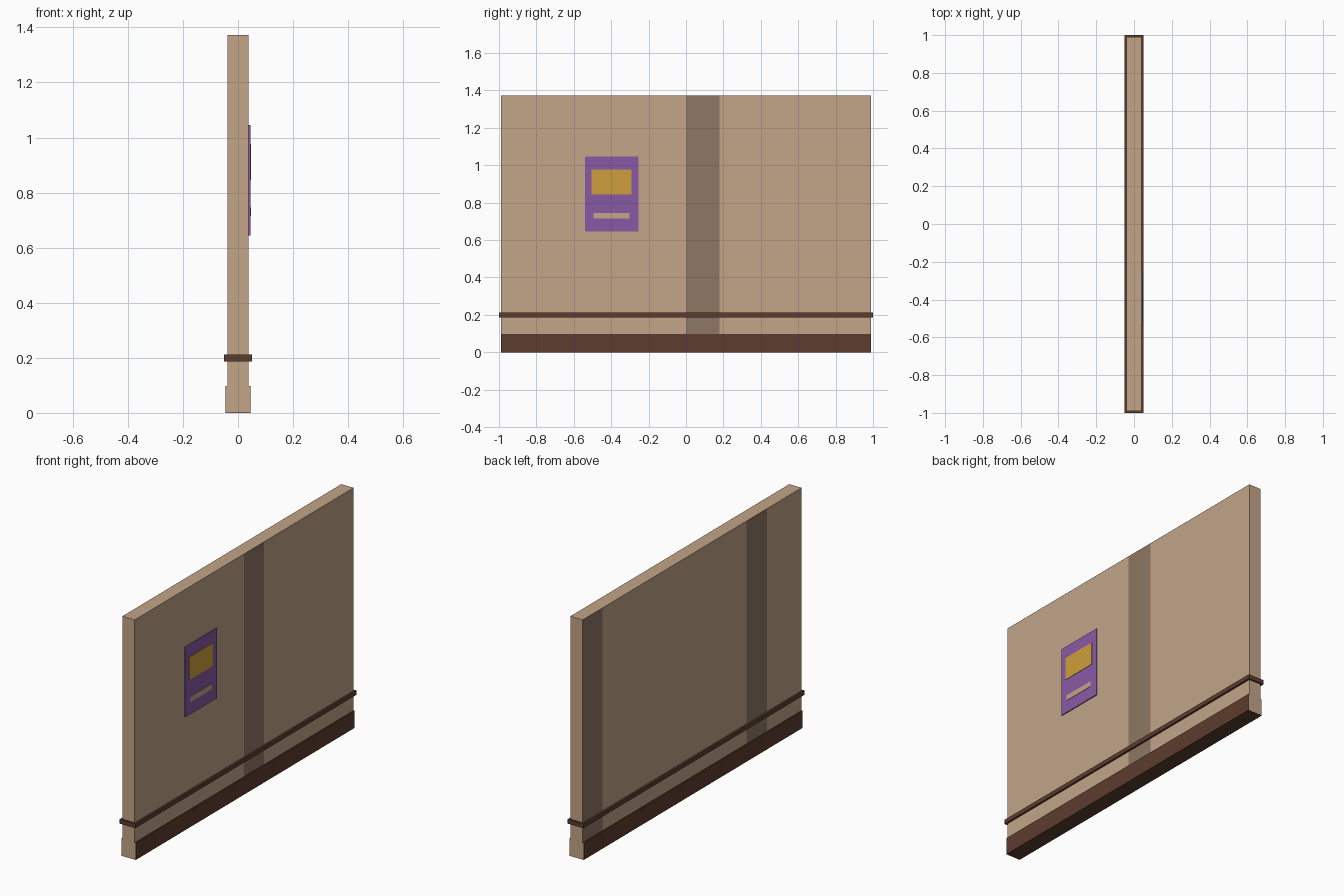
import bpy, bmesh

if "Cube" in bpy.data.objects:
    bpy.data.objects.remove(bpy.data.objects["Cube"])


def material(name, r, g, b):
    # sRGB 0-255 to linear flat colour
    lin = [(c / 255 / 12.92) if c < 11 else ((c / 255 + 0.055) / 1.055) ** 2.4 for c in (r, g, b)]
    m = bpy.data.materials.new(name)
    m.diffuse_color = (*lin, 1)
    m.use_nodes = True
    m.node_tree.nodes["Principled BSDF"].inputs["Base Color"].default_value = m.diffuse_color
    return m


TAN = material("tan wall", 194, 165, 136)
SHADE = material("dark tan stripe", 141, 120, 101)
BROWN = material("dark brown wood", 92, 60, 46)
PURPLE = material("purple paper", 136, 90, 166)
GOLD = material("gold paper", 207, 158, 60)


def box(name, x, y, z, mats, y_cuts=(), rule=None):
    bm = bmesh.new()
    bmesh.ops.create_cube(bm, size=1)
    for v in bm.verts:
        for i, (lo, hi) in enumerate((x, y, z)):
            v.co[i] = lo if v.co[i] < 0 else hi
    for c in y_cuts:
        bmesh.ops.bisect_plane(bm, geom=bm.verts[:] + bm.edges[:] + bm.faces[:],
                               plane_co=(0, c, 0), plane_no=(0, 1, 0))
    bm.normal_update()
    if rule:
        for f in bm.faces:
            f.material_index = rule(f)
    me = bpy.data.meshes.new(name)
    bm.to_mesh(me)
    bm.free()
    for m in mats:
        me.materials.append(m)
    ob = bpy.data.objects.new(name, me)
    bpy.context.collection.objects.link(ob)
    return ob


# wall panel with darker vertical stripes: one on the right side, two on the left
STRIPES = {1: [(0.0, 0.18)], -1: [(0.81, 0.99), (-0.675, -0.49)]}


def stripe(f):
    if abs(f.normal.x) < 0.5:
        return 0
    y = f.calc_center_median().y
    side = 1 if f.normal.x > 0 else -1
    return int(any(a < y < b for a, b in STRIPES[side]))


box("wall_panel", (-0.039, 0.039), (-0.99, 0.99), (0.001, 1.373), [TAN, SHADE],
    (0.0, 0.18, 0.81, -0.675, -0.49), stripe)

# skirting around the foot, its ends just behind the wall ends
box("baseboard", (-0.0455, 0.0455), (-0.9895, 0.9895), (0, 0.098), [BROWN])
# tan end caps over the skirting
for s, n in ((-1, "front"), (1, "back")):
    ys = sorted((s * 0.988, s * 0.99))
    box(n + "_end_cap", (-0.044, 0.044), ys, (0.001, 0.097), [TAN])

# rail wrapping the wall
box("chair_rail", (-0.05, 0.05), (-1, 1), (0.187, 0.212), [BROWN])

# poster with a picture block and a strip
box("poster", (0.038, 0.0445), (-0.54, -0.255), (0.645, 1.046), [PURPLE])
box("poster_picture", (0.0435, 0.0465), (-0.505, -0.291), (0.845, 0.977), [GOLD])
box("poster_strip", (0.0435, 0.0465), (-0.495, -0.302), (0.715, 0.746), [TAN])
